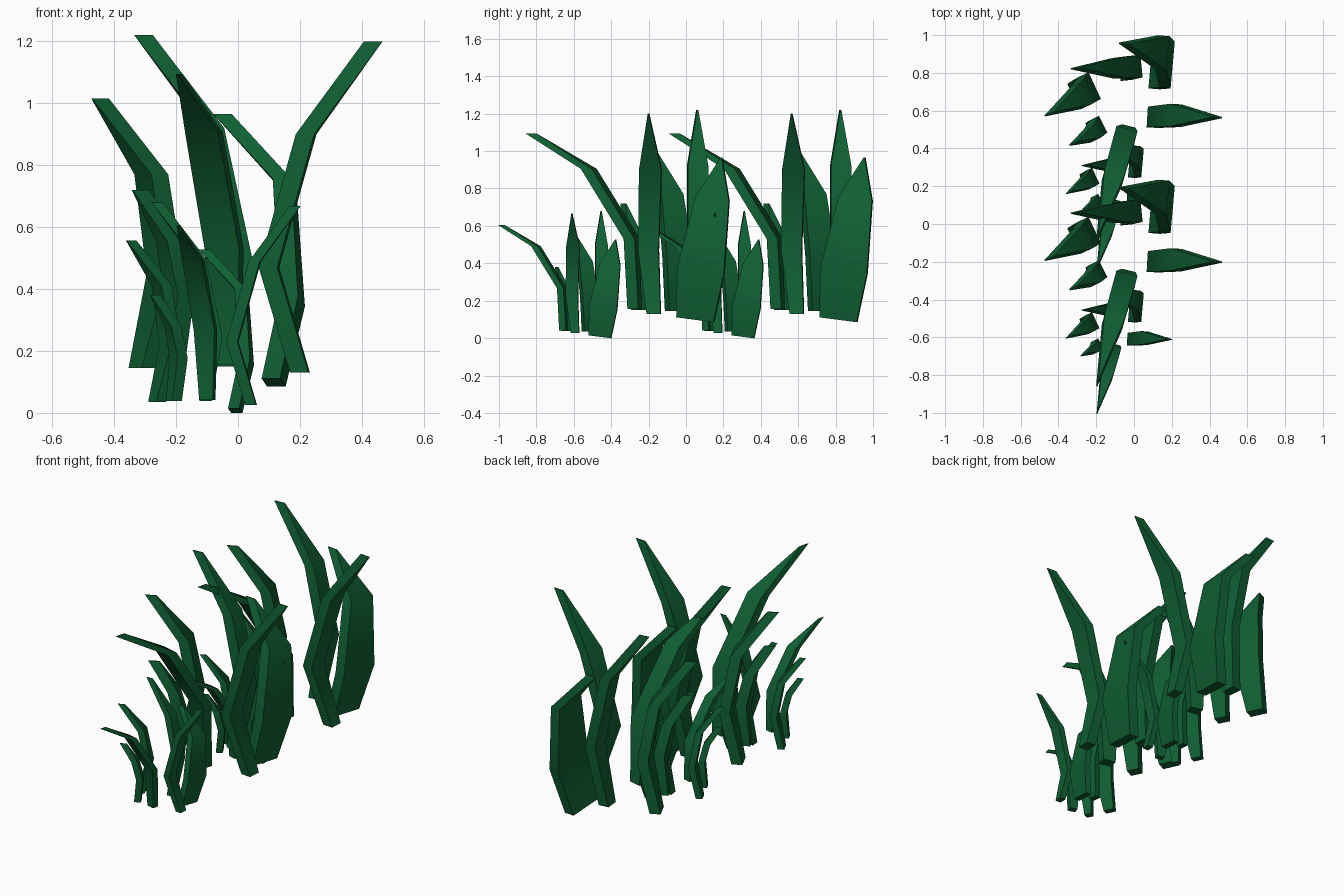
import bpy, bmesh, math
from mathutils import Vector

if "Cube" in bpy.data.objects:
    bpy.data.objects.remove(bpy.data.objects["Cube"])

green = bpy.data.materials.new("deep_grass_green")
green.diffuse_color = (0.005, 0.115, 0.033, 1)
green.use_nodes = True
green.node_tree.nodes["Principled BSDF"].inputs["Base Color"].default_value = green.diffuse_color

THICK = 0.06
TIP_WIDTH = 0.006

# Each blade: bend direction (x, y), sideways tilt, and rings of (x, y, z, width) from base to tip
BLADES = [
    # long blade arching to the front
    ((-0.25, -0.97), 0.0, [(-0.035, -0.275, 0.155, 0.075), (-0.045, -0.29, 0.53, 0.115),
                           (-0.11, -0.52, 0.905, 0.11), (-0.19, -0.83, 1.095, TIP_WIDTH)]),
    # tall blade arching to the right
    ((1.0, -0.06), 0.0, [(0.2, -0.172, 0.13, 0.075), (0.1, -0.2, 0.47, 0.11),
                         (0.22, -0.19, 0.9, 0.12), (0.437, -0.2, 1.2, TIP_WIDTH)]),
    # medium blade arching to the left
    ((-0.9, -0.42), 0.0, [(-0.305, -0.055, 0.145, 0.1), (-0.235, -0.045, 0.45, 0.155),
                          (-0.28, -0.085, 0.77, 0.13), (-0.445, -0.18, 1.015, TIP_WIDTH)]),
    # short blade arching to the left
    ((-0.89, -0.45), 0.0, [(-0.215, -0.25, 0.15, 0.07), (-0.19, -0.25, 0.38, 0.1),
                           (-0.22, -0.285, 0.555, 0.08), (-0.315, -0.335, 0.72, TIP_WIDTH)]),
    # tall narrow blade arching to the left
    ((-1.0, -0.1), 0.0, [(-0.045, 0.035, 0.15, 0.08), (0.01, 0.068, 0.5, 0.12),
                         (-0.08, 0.062, 0.92, 0.11), (-0.305, 0.06, 1.22, TIP_WIDTH)]),
    # broad leaf
    ((-1.0, 0.09), 0.13, [(0.115, 0.05, 0.098, 0.2), (0.175, 0.08, 0.36, 0.25),
                          (0.15, 0.142, 0.745, 0.18), (-0.05, 0.19, 0.965, TIP_WIDTH)]),
]


def add_blade(bm, bend, tilt, rings, scale, offset):
    """Loft a four-sided strip that is thick along the bend and tapers to an edge."""
    d = Vector((bend[0], bend[1], 0)).normalized()
    side = Vector((d.y, -d.x, 0))          # across the blade
    side.z = -tilt
    loops = []
    for x, y, z, width in rings:
        c = Vector((x, y, z))
        a, b = side * width / 2, d * THICK / 2
        loops.append([bm.verts.new(p * scale + offset)
                      for p in (c - a - b, c + a - b, c + a + b, c - a + b)])
    for low, high in zip(loops, loops[1:]):
        for i in range(4):
            j = (i + 1) % 4
            bm.faces.new((low[i], low[j], high[j], high[i]))
    bm.faces.new(loops[0][::-1])
    bm.faces.new(loops[-1])


def make_tuft(name, scale, offset):
    bm = bmesh.new()
    for bend, tilt, rings in BLADES:
        add_blade(bm, bend, tilt, rings, scale, Vector(offset))
    bmesh.ops.recalc_face_normals(bm, faces=bm.faces)
    mesh = bpy.data.meshes.new(name)
    bm.to_mesh(mesh)
    bm.free()
    mesh.materials.append(green)
    ob = bpy.data.objects.new(name, mesh)
    bpy.context.collection.objects.link(ob)
    bpy.ops.object.select_all(action='DESELECT')
    ob.select_set(True)
    bpy.context.view_layer.objects.active = ob
    bpy.ops.object.shade_smooth_by_angle(angle=math.radians(40))


# Two pairs of tufts, one large and one small in each pair
for place, shift in (("front", 0.0), ("back", 0.765)):
    make_tuft("large_grass_tuft_" + place, 1.0, (0, shift, 0))
    make_tuft("small_grass_tuft_" + place, 0.6, (-0.078, shift - 0.49, -0.052))
